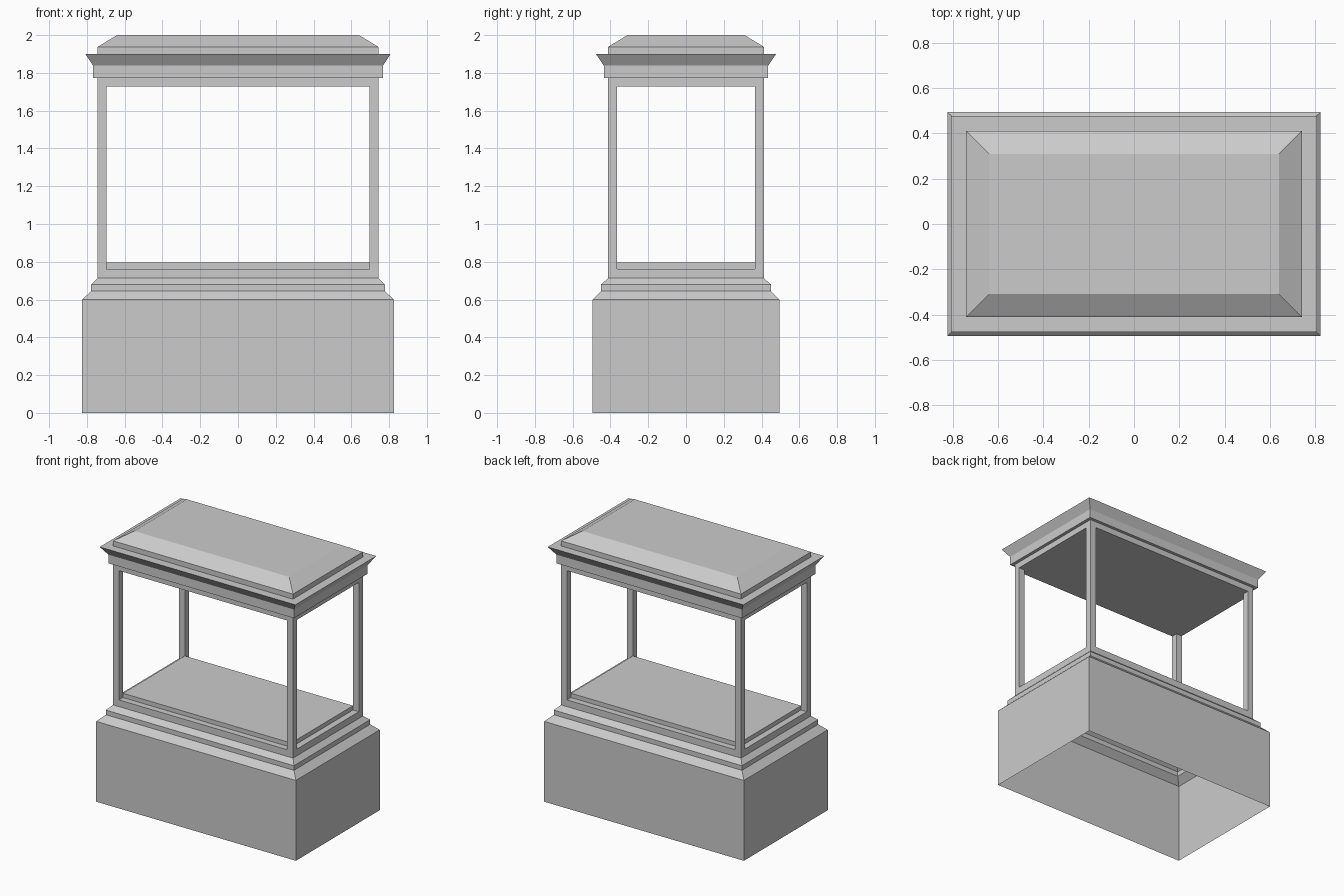
import bpy, bmesh

if "Cube" in bpy.data.objects:
    bpy.data.objects.remove(bpy.data.objects["Cube"])


def rect_loft(name, rings, cap_bottom=False, cap_top=False, centre=(0, 0)):
    """Stack rectangles given as (half_x, half_y, z) and skin between them."""
    bm = bmesh.new()
    loops = [[bm.verts.new((centre[0] + sx * hx, centre[1] + sy * hy, z))
              for sx, sy in ((-1, -1), (1, -1), (1, 1), (-1, 1))]
             for hx, hy, z in rings]
    for low, high in zip(loops, loops[1:]):
        for i in range(4):
            j = (i + 1) % 4
            bm.faces.new((low[i], low[j], high[j], high[i]))
    if cap_bottom:
        bm.faces.new(loops[0][::-1])
    if cap_top:
        bm.faces.new(loops[-1])
    mesh = bpy.data.meshes.new(name)
    bm.to_mesh(mesh)
    bm.free()
    obj = bpy.data.objects.new(name, mesh)
    bpy.context.collection.objects.link(obj)
    return obj


# Plinth: hollow shell open underneath, stepped up to the rail and display floor
rect_loft("plinth", [
    (0.825, 0.495, 0.0), (0.825, 0.495, 0.6),
    (0.777, 0.45, 0.645), (0.777, 0.45, 0.68),
    (0.743, 0.412, 0.713), (0.743, 0.412, 0.763),
    (0.695, 0.365, 0.763), (0.695, 0.365, 0.795),
], cap_top=True)

# Canopy: top rail with flat ceiling, flared cornice and bevelled lid
rect_loft("canopy", [
    (0.743, 0.412, 1.728), (0.743, 0.412, 1.773),
    (0.767, 0.435, 1.773), (0.767, 0.435, 1.838),
    (0.808, 0.477, 1.9), (0.743, 0.412, 1.9),
    (0.743, 0.412, 1.938), (0.64, 0.31, 2.0),
], cap_bottom=True, cap_top=True)

# Four corner posts between plinth and canopy
for sx, side in ((-1, "left"), (1, "right")):
    for sy, end in ((-1, "front"), (1, "back")):
        rect_loft(f"{end}_{side}_post",
                  [(0.024, 0.0235, 0.763), (0.024, 0.0235, 1.728)],
                  centre=(sx * 0.719, sy * 0.3885))
